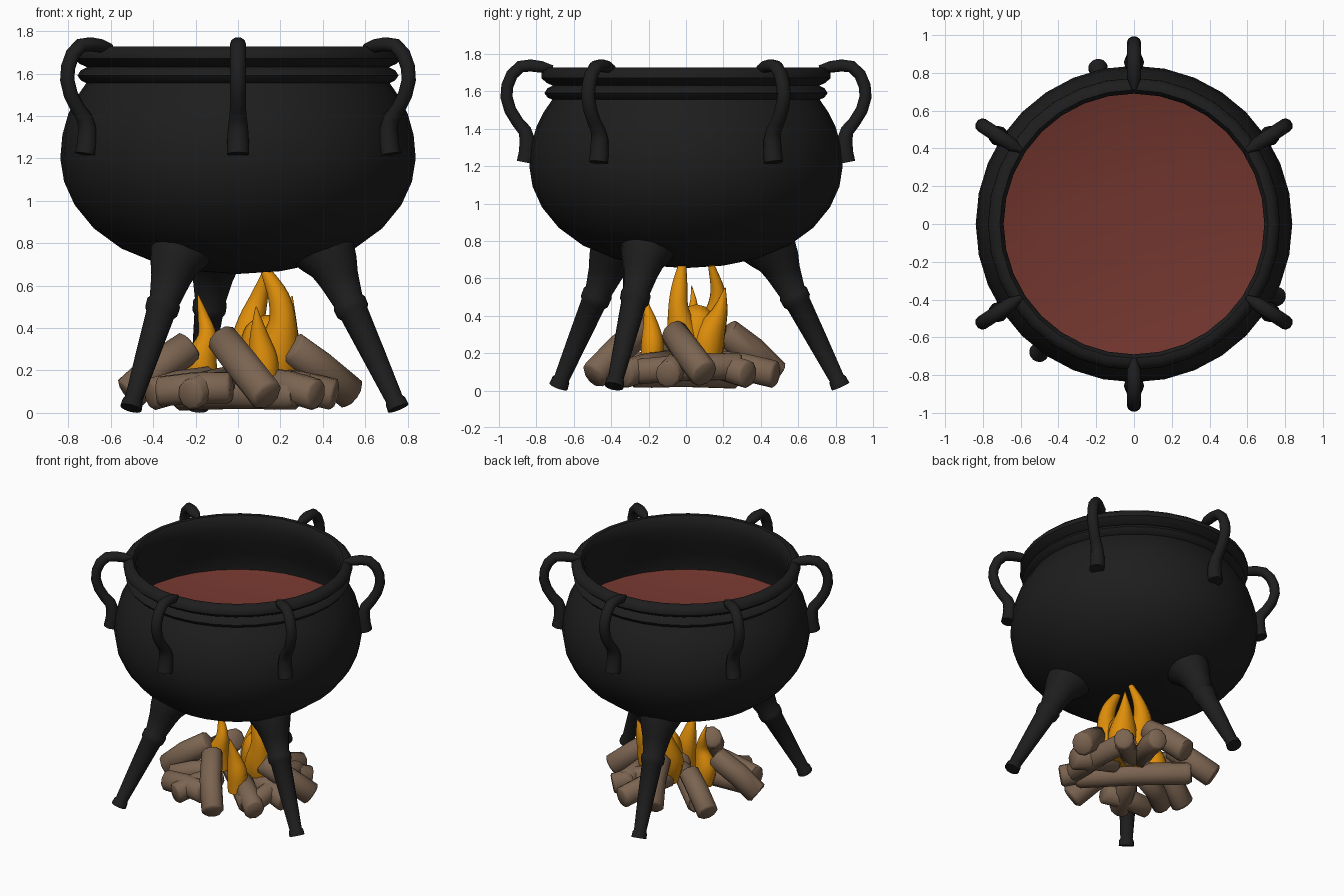
import bpy, bmesh, math, random
from mathutils import Vector

random.seed(4)


def material(name, rgb):
    m = bpy.data.materials.new(name)
    m.diffuse_color = (*rgb, 1)
    return m


IRON = material("black iron", (0.0125, 0.0125, 0.0125))
STEW = material("red brown liquid", (0.168, 0.036, 0.027))
WOOD = material("brown wood", (0.20, 0.128, 0.082))
FIRE = material("orange flame", (0.73, 0.27, 0.003))


def finish(name, bm, mat, angle=50):
    bmesh.ops.remove_doubles(bm, verts=bm.verts, dist=1e-5)
    bmesh.ops.recalc_face_normals(bm, faces=bm.faces)
    me = bpy.data.meshes.new(name)
    bm.to_mesh(me)
    bm.free()
    me.materials.append(mat)
    for p in me.polygons:
        p.use_smooth = True
    me.set_sharp_from_angle(angle=math.radians(angle))
    ob = bpy.data.objects.new(name, me)
    bpy.context.collection.objects.link(ob)
    return ob


def skin(bm, rings):
    n = len(rings[0])
    for a, b in zip(rings, rings[1:]):
        for i in range(n):
            j = (i + 1) % n
            bm.faces.new((a[i], a[j], b[j], b[i]))


def revolve(name, profile, mat, sides=32, angle=50):
    bm = bmesh.new()
    rings = [[bm.verts.new((max(r, 1e-4) * math.cos(math.tau * i / sides),
                            max(r, 1e-4) * math.sin(math.tau * i / sides), z))
              for i in range(sides)] for r, z in profile]
    skin(bm, rings)
    for k in (0, -1):
        if profile[k][0] == 0:
            bm.faces.new(rings[k])
    ob = finish(name, bm, mat, angle)
    if profile[-1][0] == 0 and profile[0][0] > 0 and ob.data.polygons[0].normal.z < 0:
        ob.data.flip_normals()
    return ob


def tube(name, path, mat, side, sides=10, squash=1.0, angle=50):
    """Loft circles along (point, radius) stations."""
    bm = bmesh.new()
    pts = [Vector(p) for p, _ in path]
    rings = []
    for k, (_, rad) in enumerate(path):
        t = (pts[min(k + 1, len(pts) - 1)] - pts[max(k - 1, 0)]).normalized()
        u = (side - t * side.dot(t)).normalized()
        v = t.cross(u)
        rings.append([bm.verts.new(pts[k] + rad * (u * math.cos(a) + v * squash * math.sin(a)))
                      for a in (math.tau * i / sides for i in range(sides))])
    skin(bm, rings)
    bm.faces.new(rings[0])
    bm.faces.new(rings[-1])
    return finish(name, bm, mat, angle)


def radial_tube(name, stations, ang, sides=12, squash=1.0):
    c, s = math.cos(ang), math.sin(ang)
    return tube(name, [((r * c, r * s, z), w) for r, z, w in stations], IRON,
                Vector((-s, c, 0)), sides, squash)


def smooth_path(rows, steps=4):
    """Catmull-Rom through rows of numbers."""
    v = [Vector(r) for r in rows]
    v = [v[0] * 2 - v[1]] + v + [v[-1] * 2 - v[-2]]
    out = []
    for a, b, c, d in zip(v, v[1:], v[2:], v[3:]):
        for i in range(steps):
            t = i / steps
            out.append(0.5 * (2 * b + (c - a) * t + (2 * a - 5 * b + 4 * c - d) * t * t
                              + (3 * b - a - 3 * c + d) * t ** 3))
    return out + [v[-2]]


# Pot: outer belly, neck ring, rim, inner wall
revolve("cauldron_pot", [
    (0, 0.655), (0.2, 0.668), (0.38, 0.705), (0.55, 0.775), (0.68, 0.87), (0.77, 0.98),
    (0.82, 1.09), (0.838, 1.2), (0.828, 1.31), (0.80, 1.41), (0.76, 1.49), (0.715, 1.555),
    (0.74, 1.567), (0.757, 1.59), (0.742, 1.615), (0.712, 1.63),
    (0.745, 1.645), (0.773, 1.67), (0.772, 1.70), (0.74, 1.728), (0.71, 1.728), (0.69, 1.70),
    (0.69, 1.62), (0.71, 1.53), (0.75, 1.43), (0.785, 1.31), (0.78, 1.2), (0.6, 0.9), (0, 0.75)],
    IRON)

# Contents, slightly dished
revolve("cauldron_liquid", [(0.783, 1.29), (0.65, 1.255), (0.45, 1.22), (0.22, 1.20), (0, 1.195)], STEW)

# Six looped handles
HANDLE = [(0.71, 1.728, 0.012), (0.77, 1.73, 0.036), (0.83, 1.738, 0.038), (0.885, 1.732, 0.038),
          (0.93, 1.69, 0.038), (0.955, 1.63, 0.038), (0.96, 1.57, 0.038), (0.94, 1.5, 0.038),
          (0.90, 1.435, 0.038), (0.862, 1.39, 0.042), (0.848, 1.34, 0.048), (0.85, 1.27, 0.052),
          (0.86, 1.22, 0.053)]
for k, deg in enumerate((33, 90, 147, 213, 270, 327)):
    radial_tube(f"handle_{k + 1}", HANDLE, math.radians(deg), 10, 0.9)

# Three splayed legs with collar and foot, blending into the belly
LEG = [(0.848, 0.022, 0.052), (0.833, 0.055, 0.049), (0.827, 0.065, 0.042), (0.725, 0.26, 0.055),
       (0.617, 0.465, 0.068), (0.608, 0.48, 0.079), (0.59, 0.515, 0.081), (0.582, 0.53, 0.073),
       (0.535, 0.63, 0.095), (0.51, 0.69, 0.115), (0.475, 0.745, 0.14), (0.43, 0.80, 0.16)]
for k, deg in enumerate((103, 233.5, 333)):
    radial_tube(f"leg_{k + 1}", LEG, math.radians(deg), 16)


# Firewood: leaning logs on top of lower logs
def log(name, a, b, rad):
    a, b = Vector(a), Vector(b)
    mid = a.lerp(b, 0.5) + Vector((random.uniform(-.012, .012), random.uniform(-.012, .012), 0.008))
    stations = [(a, rad * 0.72), (a.lerp(b, 0.035), rad * 0.95), (mid, rad),
                (a.lerp(b, 0.965), rad * 1.0), (b, rad * 0.8)]
    tube(name, stations, WOOD, Vector((0.3, 0.2, 1)), 10, 0.9, 55)


LEANING = [((-0.08, -0.19, 0.355), (0.14, -0.5, 0.075)), ((0.25, -0.07, 0.315), (0.54, 0.1, 0.085)),
           ((-0.22, -0.02, 0.32), (-0.52, -0.1, 0.085)), ((0.06, 0.21, 0.32), (-0.06, 0.48, 0.08)),
           ((-0.16, 0.2, 0.27), (-0.42, 0.34, 0.08))]
for k, (a, b) in enumerate(LEANING):
    log(f"leaning_log_{k + 1}", a, b, 0.083)
for k, (deg, reach) in enumerate(((-42, 0.5), (-118, 0.48), (205, 0.46), (68, 0.52),
                                  (42, 0.5), (-12, 0.47))):
    c, s = math.cos(math.radians(deg)), math.sin(math.radians(deg))
    log(f"lower_log_{k + 1}", (0.13 * c, 0.13 * s, 0.15), (reach * c, reach * s, 0.085), 0.076)
log("cross_log_front", (-0.38, -0.3, 0.1), (-0.03, -0.36, 0.12), 0.077)
log("cross_log_right", (0.32, -0.27, 0.1), (0.28, 0.3, 0.13), 0.075)
log("cross_log_middle", (0.28, -0.28, 0.085), (-0.28, 0.27, 0.085), 0.078)

# Flames: curled tongues (x, y, z, radius) tapering to a point
FLAMES = [
    [(0.09, 0.10, 0.12, 0.09), (0.06, 0.12, 0.27, 0.105), (0.06, 0.16, 0.41, 0.07),
     (0.095, 0.17, 0.53, 0.045), (0.14, 0.135, 0.67, 0.02)],
    [(0.17, 0.02, 0.12, 0.1), (0.185, -0.01, 0.27, 0.105), (0.21, -0.04, 0.43, 0.065),
     (0.19, -0.035, 0.55, 0.05), (0.13, -0.02, 0.67, 0.025)],
    [(0.2, 0.1, 0.12, 0.09), (0.2, 0.12, 0.28, 0.1), (0.23, 0.18, 0.42, 0.05), (0.255, 0.21, 0.55, 0.003)],
    [(0.12, -0.19, 0.1, 0.06), (0.12, -0.18, 0.24, 0.07), (0.10, -0.19, 0.36, 0.045), (0.085, -0.22, 0.5, 0.003)],
    [(-0.16, 0.03, 0.12, 0.07), (-0.175, 0.02, 0.24, 0.075), (-0.145, 0.02, 0.36, 0.045),
     (-0.165, 0.04, 0.46, 0.025), (-0.19, 0.03, 0.56, 0.002)],
    [(0.15, 0.06, 0.12, 0.12), (0.14, 0.06, 0.3, 0.13), (0.14, 0.07, 0.41, 0.1), (0.14, 0.08, 0.455, 0.03)],
]
for k, f in enumerate(FLAMES):
    rows = smooth_path(f)
    tube(f"flame_{k + 1}", [(r[:3], max(r[3], 0.002)) for r in rows], FIRE, Vector((1, 0, 0)), 10, 0.9, 60)
